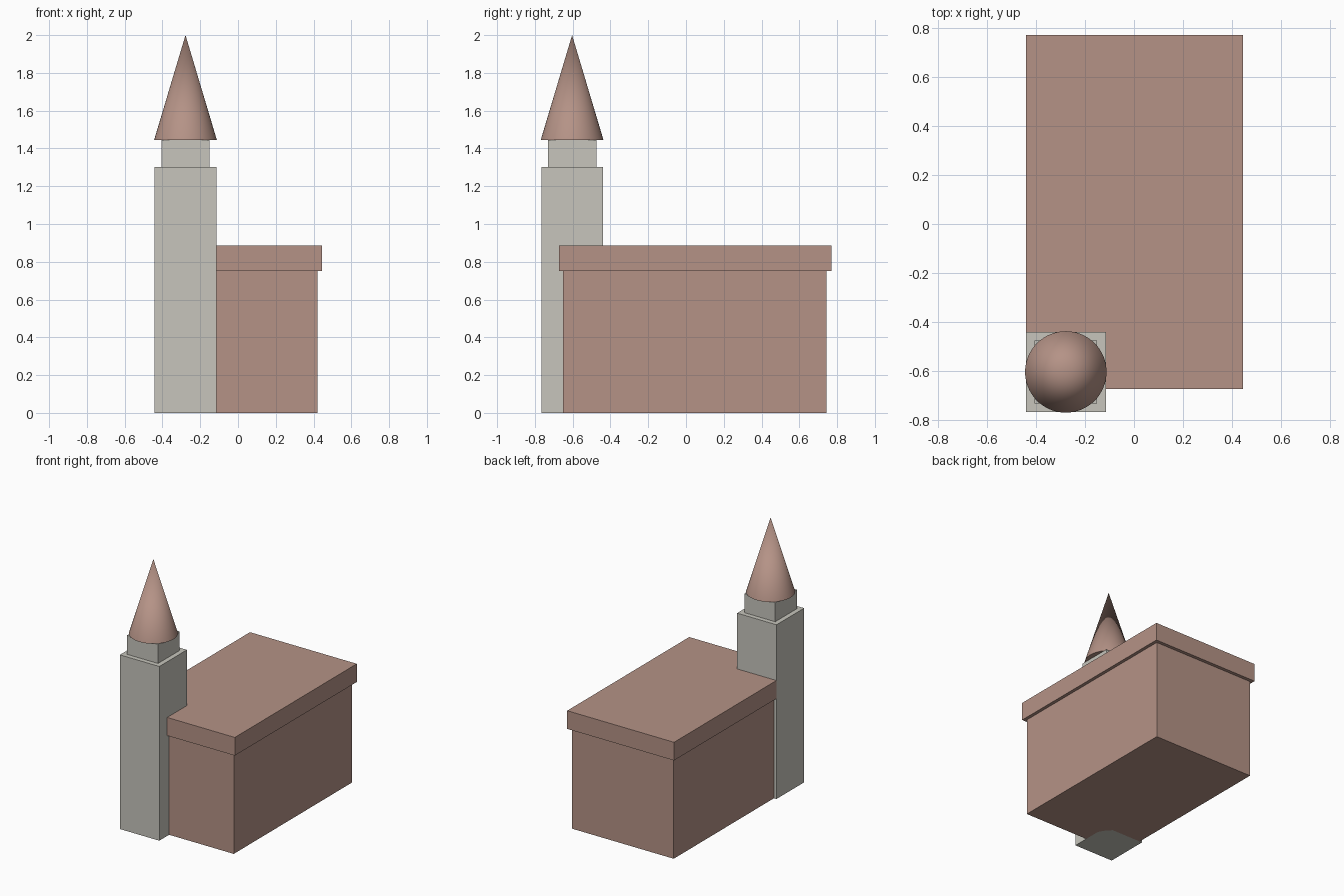
import bpy
import math

default = bpy.data.objects.get("Cube")
if default:
    bpy.data.objects.remove(default, do_unlink=True)


def material(name, colour):
    mat = bpy.data.materials.new(name)
    mat.use_nodes = True
    mat.diffuse_color = (*colour, 1)
    mat.node_tree.nodes["Principled BSDF"].inputs["Base Color"].default_value = (*colour, 1)
    return mat


brick = material("dusty brick", (0.46, 0.29, 0.24))
stone = material("pale stone", (0.57, 0.56, 0.505))


def box(name, mat, x, y, z):
    """Box spanning the given (low, high) range on each axis."""
    spans = (x, y, z)
    bpy.ops.mesh.primitive_cube_add(size=1, location=[(a + b) / 2 for a, b in spans])
    obj = bpy.context.object
    obj.name = name
    obj.scale = [b - a for a, b in spans]
    bpy.ops.object.transform_apply(location=False, rotation=False, scale=True)
    obj.data.materials.append(mat)
    return obj


def square_column(name, mat, centre, half, z):
    cx, cy = centre
    return box(name, mat, (cx - half, cx + half), (cy - half, cy + half), z)


# Hall with an overhanging flat roof
box("hall_walls", brick, (-0.42, 0.42), (-0.65, 0.745), (0, 0.75))
box("hall_roof", brick, (-0.44, 0.444), (-0.672, 0.77), (0.75, 0.886))

# Corner tower with a narrower belfry
tower = (-0.278, -0.603)
square_column("tower_shaft", stone, tower, 0.163, (0, 1.303))
square_column("tower_belfry", stone, tower, 0.128, (1.303, 1.445))

# Conical spire
base, tip = 1.445, 2.0
bpy.ops.mesh.primitive_cone_add(vertices=64, radius1=0.166, radius2=0, depth=tip - base,
                                location=(*tower, (base + tip) / 2))
spire = bpy.context.object
spire.name = "tower_spire"
spire.data.materials.append(brick)
bpy.ops.object.shade_smooth_by_angle(angle=math.radians(30))
